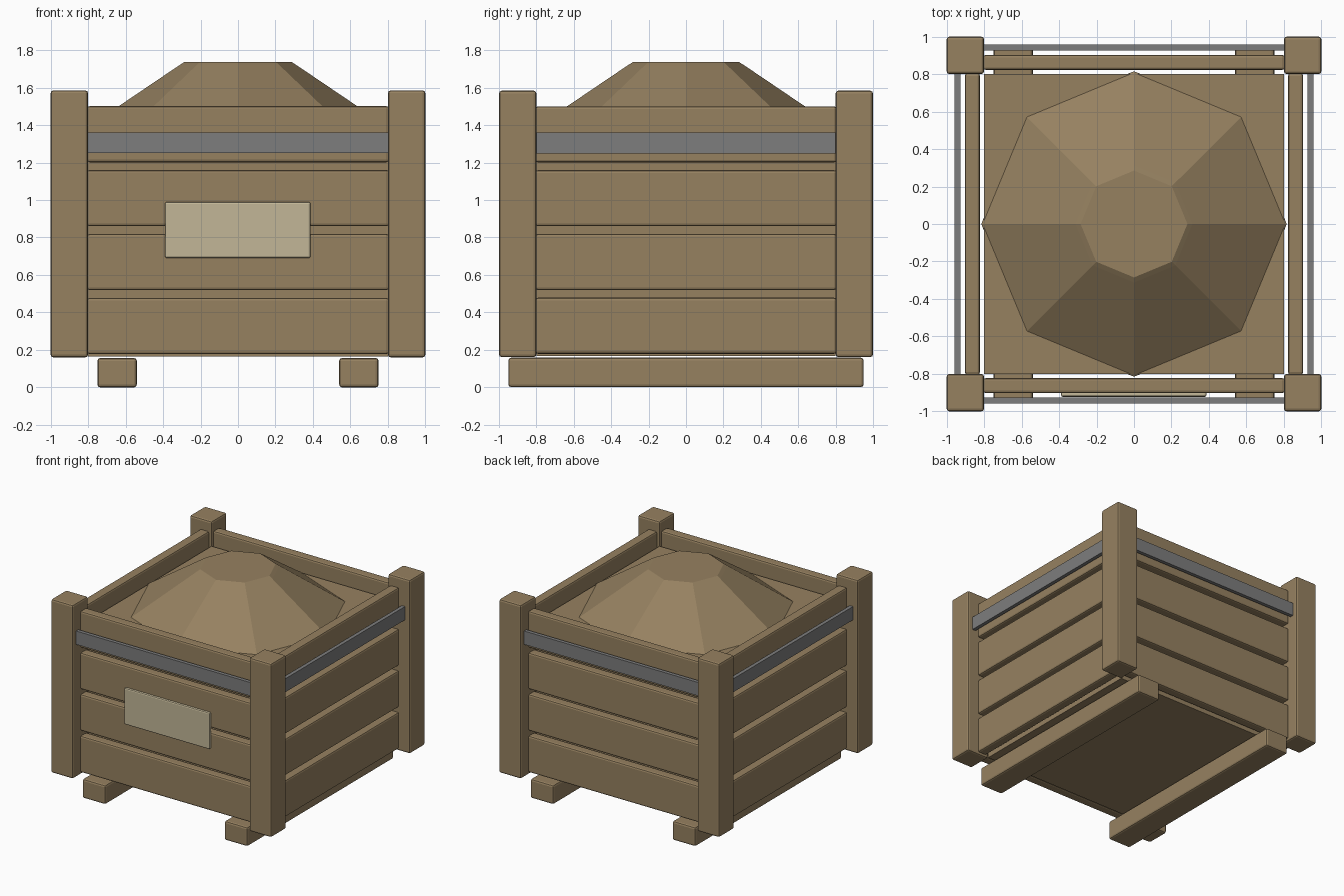
import bpy, bmesh, math

if "Cube" in bpy.data.objects:
    bpy.data.objects.remove(bpy.data.objects["Cube"])


def material(name, rgb):
    m = bpy.data.materials.new(name)
    m.diffuse_color = (*rgb, 1)
    m.use_nodes = True
    m.node_tree.nodes["Principled BSDF"].inputs["Base Color"].default_value = m.diffuse_color
    return m


WOOD = material("brown wood", (0.305, 0.220, 0.118))
STEEL = material("grey steel", (0.205, 0.205, 0.205))
CARD = material("pale label", (0.54, 0.47, 0.31))


def finish(name, bm, mat):
    bmesh.ops.recalc_face_normals(bm, faces=bm.faces)
    me = bpy.data.meshes.new(name)
    bm.to_mesh(me)
    bm.free()
    me.materials.append(mat)
    ob = bpy.data.objects.new(name, me)
    bpy.context.collection.objects.link(ob)
    return ob


def box(name, lo, hi, mat, bevel=0.0, turn=0):
    """Box between two corners, turned about z by quarter turns."""
    bm = bmesh.new()
    bmesh.ops.create_cube(bm, size=1)
    for v in bm.verts:
        v.co = [a + (b - a) * (c + 0.5) for a, b, c in zip(lo, hi, v.co)]
    ob = finish(name, bm, mat)
    ob.rotation_euler.z = turn * math.pi / 2
    if bevel:
        b = ob.modifiers.new("bevel", "BEVEL")
        b.width, b.segments = bevel, 2
    return ob


# inner crate body, its top is the level fill
box("inner_body", (-0.8, -0.8, 0.165), (0.8, 0.8, 1.385), WOOD)

for i, side in enumerate(("front", "right", "back", "left")):
    # corner post
    box(f"{side}_corner_post", (0.8, -1, 0.16), (1, -0.8, 1.585), WOOD, 0.015, i)
    # four slats per side
    for k in range(4):
        z = 0.178 + 0.341 * k
        box(f"{side}_slat_{k + 1}", (-0.805, -0.902, z), (0.805, -0.822, z + 0.3),
            WOOD, 0.014, i)
    # metal strap
    box(f"{side}_strap", (-0.82, -0.957, 1.25), (0.82, -0.927, 1.36), STEEL, 0, i)

# runners under the crate
for s, side in ((-1, "left"), (1, "right")):
    box(f"{side}_runner", (s * 0.645 - 0.105, -0.95, 0), (s * 0.645 + 0.105, 0.95, 0.157),
        WOOD, 0.015)

# blank label plate
box("label_plate", (-0.39, -0.922, 0.69), (0.387, -0.895, 0.99), CARD, 0.01)

# eight-sided heap with a chamfered flat top
bm = bmesh.new()
rings = []
for r, z in ((0.815, 1.38), (0.312, 1.72), (0.285, 1.737)):
    rings.append([bm.verts.new((r * math.cos(a * math.pi / 4),
                                r * math.sin(a * math.pi / 4), z)) for a in range(8)])
for low, up in zip(rings, rings[1:]):
    for a in range(8):
        b = (a + 1) % 8
        bm.faces.new((low[a], low[b], up[b], up[a]))
bm.faces.new(rings[-1])
bm.faces.new(rings[0][::-1])
finish("heaped_fill", bm, WOOD)
